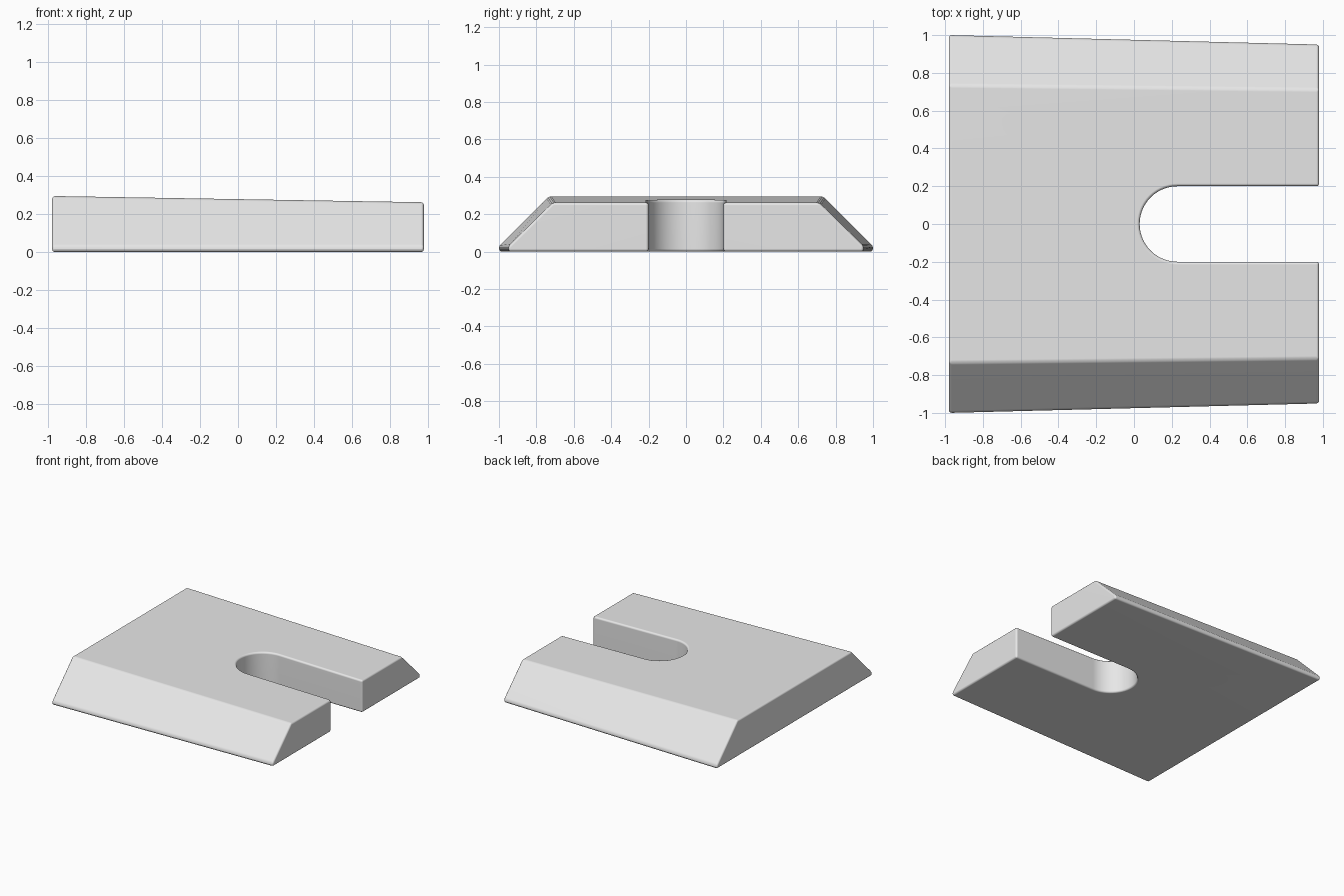
import bpy, bmesh, math

if "Cube" in bpy.data.objects:
    bpy.data.objects.remove(bpy.data.objects["Cube"])


def prism(name, rings):
    """Solid spanning two matching closed rings of points."""
    bm = bmesh.new()
    a, b = [[bm.verts.new(p) for p in ring] for ring in rings]
    n = len(a)
    bm.faces.new(a)
    bm.faces.new(b[::-1])
    for i in range(n):
        j = (i + 1) % n
        bm.faces.new((a[i], b[i], b[j], a[j]))
    bmesh.ops.recalc_face_normals(bm, faces=bm.faces)
    mesh = bpy.data.meshes.new(name)
    bm.to_mesh(mesh)
    bm.free()
    obj = bpy.data.objects.new(name, mesh)
    bpy.context.collection.objects.link(obj)
    return obj


def section(x, half, top_half, top):
    """Chamfered cross-section with a thin upright lip at the base."""
    right = [(half, 0), (half, 0.03), (top_half, top)]
    pts = right + [(-y, z) for y, z in reversed(right)]
    return [(x, y, z) for y, z in pts]


# Plate, tapering in width and height toward the slotted end
plate = prism("slotted_plate", [section(-0.98, 1.0, 0.735, 0.295),
                                section(0.98, 0.95, 0.713, 0.262)])
gray = bpy.data.materials.new("gray")
gray.diffuse_color = (0.8, 0.8, 0.8, 1)
gray.use_nodes = True
gray.node_tree.nodes["Principled BSDF"].inputs["Base Color"].default_value = gray.diffuse_color
plate.data.materials.append(gray)

# Round-ended slot cutter
r, cx, n = 0.2, 0.23, 28
outline = [(1.3, r)] + [(cx - r * math.sin(math.pi * i / n), r * math.cos(math.pi * i / n))
                        for i in range(n + 1)] + [(1.3, -r)]
cutter = prism("slot_cutter", [[(x, y, z) for x, y in outline] for z in (-0.2, 0.6)])
cutter.hide_render = True

# Cut the slot, then round all the hard edges
cut = plate.modifiers.new("slot", 'BOOLEAN')
cut.operation = 'DIFFERENCE'
cut.solver = 'EXACT'
cut.object = cutter
bevel = plate.modifiers.new("rounded_edges", 'BEVEL')
bevel.width = 0.017
bevel.segments = 3
bevel.limit_method = 'ANGLE'
bevel.angle_limit = math.radians(30)

bpy.ops.object.select_all(action='DESELECT')
plate.select_set(True)
bpy.context.view_layer.objects.active = plate
for name in ("slot", "rounded_edges"):
    bpy.ops.object.modifier_apply(modifier=name)
bpy.data.objects.remove(cutter)
bpy.ops.object.shade_smooth_by_angle(angle=math.radians(40))
weighted = plate.modifiers.new("clean_shading", 'WEIGHTED_NORMAL')
weighted.keep_sharp = True
